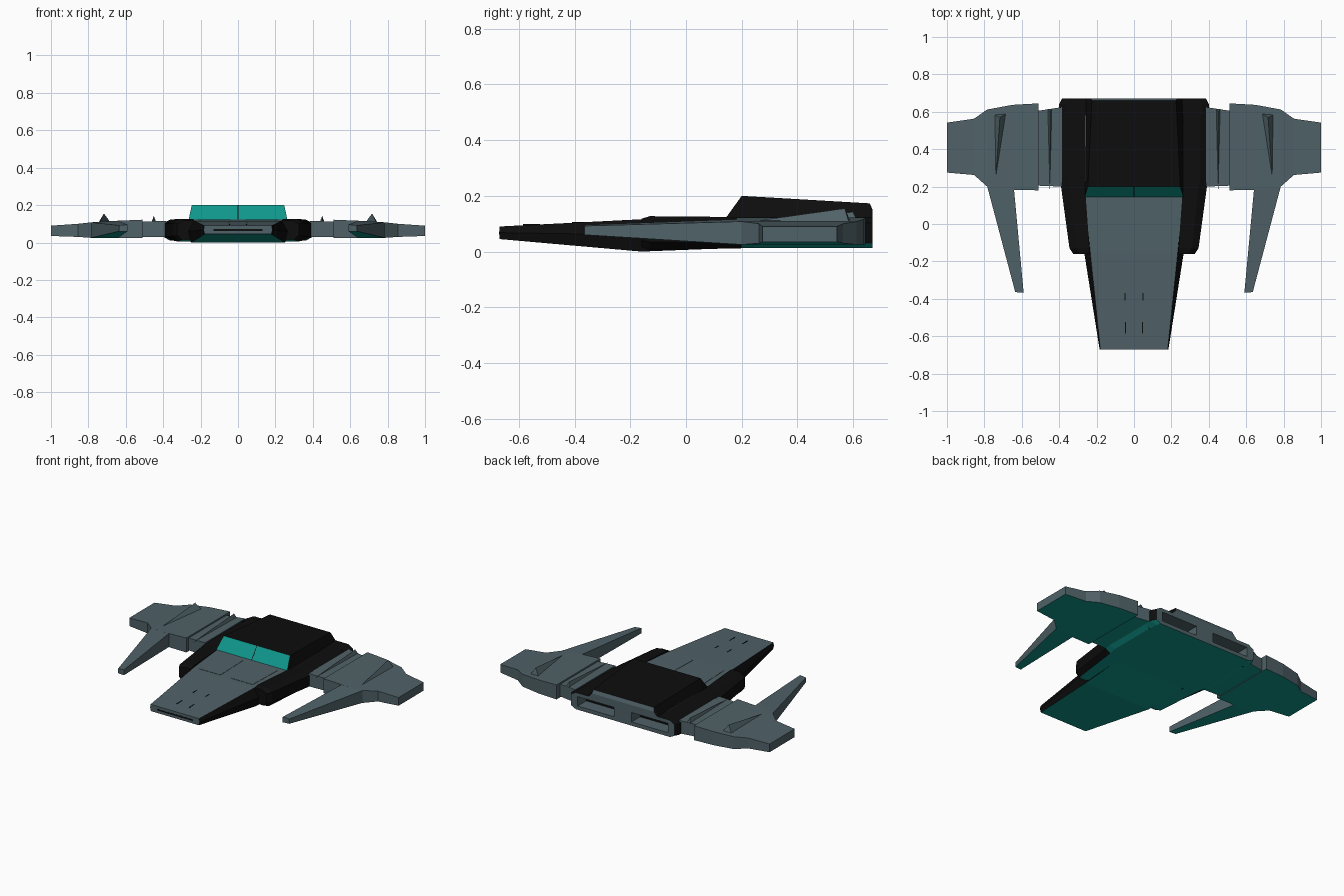
import bpy, bmesh

if "Cube" in bpy.data.objects:
    bpy.data.objects.remove(bpy.data.objects["Cube"])

def mat(name, c):
    m = bpy.data.materials.new(name)
    m.diffuse_color = (*c, 1)
    m.use_nodes = True
    m.node_tree.nodes["Principled BSDF"].inputs["Base Color"].default_value = m.diffuse_color
    return m

GREY, BLACK, TEAL = 0, 1, 2
MATS = [mat("slate_grey", (0.08, 0.122, 0.138)),
        mat("matte_black", (0.004, 0.004, 0.004)),
        mat("teal", (0.005, 0.31, 0.26))]

def finish(name, bm, rule, mirror=False):
    bmesh.ops.remove_doubles(bm, verts=bm.verts, dist=1e-5)
    bmesh.ops.recalc_face_normals(bm, faces=bm.faces)
    bm.normal_update()
    for f in bm.faces:
        f.material_index = rule(f.normal) if callable(rule) else rule
    me = bpy.data.meshes.new(name)
    bm.to_mesh(me)
    bm.free()
    for m in MATS:
        me.materials.append(m)
    ob = bpy.data.objects.new(name, me)
    bpy.context.collection.objects.link(ob)
    if mirror:
        ob.modifiers.new("mirror", 'MIRROR')
    return ob

def loft(name, rings, rule, mirror=False):
    """Skin a list of closed rings of 3D points and cap both ends."""
    bm = bmesh.new()
    vs = [[bm.verts.new(p) for p in r] for r in rings]
    n = len(vs[0])
    for a, b in zip(vs, vs[1:]):
        for i in range(n):
            j = (i + 1) % n
            bm.faces.new((a[i], a[j], b[j], b[i]))
    bm.faces.new(vs[0])
    bm.faces.new(vs[-1])
    return finish(name, bm, rule, mirror)

def full(y, half):
    """Symmetric ring at y from the right-hand half of a section."""
    return [(x, y, z) for x, z in half] + [(-x, y, z) for x, z in reversed(half)]

def box_ring(y, x0, x1, z0, z1):
    return [(x0, y, z0), (x1, y, z0), (x1, y, z1), (x0, y, z1)]

def boxes(name, dims, rule, mirror=False):
    """Several boxes (x0, x1, y0, y1, z0, z1) in one object."""
    bm = bmesh.new()
    for x0, x1, y0, y1, z0, z1 in dims:
        v = bmesh.ops.create_cube(bm, size=1)["verts"]
        for p in v:
            p.co = (x1 if p.co.x > 0 else x0, y1 if p.co.y > 0 else y0, z1 if p.co.z > 0 else z0)
    return finish(name, bm, rule, mirror)

# Colour rules by face direction
def hull_rule(n):
    if n.z < -0.8:
        return TEAL
    return GREY if n.z > 0.9 or n.y < -0.9 else BLACK

def pod_rule(n):
    return TEAL if n.z < -0.8 else BLACK

def rear_rule(n):
    return GREY if n.y > 0.6 else pod_rule(n)

def wing_rule(n):
    return TEAL if n.z < -0.8 else GREY

def cabin_rule(n):
    return TEAL if n.y < -0.5 else GREY if n.y > 0.5 else BLACK

# Central hull with long tapering nose
loft("nose_hull", [full(y, [(d, zt), (m, zm), (b, zb)]) for y, d, zt, m, zm, b, zb in [
    (-0.67, 0.18, 0.09, 0.184, 0.068, 0.178, 0.045),
    (-0.16, 0.233, 0.116, 0.265, 0.06, 0.25, 0.0),
    (0.15, 0.264, 0.123, 0.268, 0.06, 0.262, 0.012),
    (0.58, 0.264, 0.123, 0.268, 0.06, 0.262, 0.012)]], hull_rule)

# Black side pods
def pod(y, xi, xt, xo, zt, zs, zl, zb):
    return [(xi, y, zt), (xt, y, zt), (xo, y, zs), (xo, y, zl), (xt + 0.01, y, zb), (xi, y, zb)]

loft("side_pods", [
    pod(-0.16, 0.236, 0.29, 0.325, 0.118, 0.10, 0.04, 0.016),
    pod(-0.13, 0.238, 0.31, 0.345, 0.127, 0.105, 0.035, 0.005),
    pod(0.2, 0.262, 0.345, 0.39, 0.124, 0.103, 0.03, 0.012),
    pod(0.25, 0.262, 0.355, 0.40, 0.124, 0.103, 0.03, 0.012),
    pod(0.58, 0.262, 0.355, 0.40, 0.124, 0.103, 0.03, 0.012)], pod_rule, True)

# Rear engine block with two cut exhaust slots
rear = loft("engine_block", [full(y, [(0.26, 0.124), (xt, 0.124), (xo, 0.103), (xo, 0.03), (xt, 0.012)])
            for y, xt, xo in [(0.58, 0.36, 0.40), (0.64, 0.36, 0.40), (0.67, 0.35, 0.385)]], rear_rule)
cutter = boxes("exhaust_cutter", [(0.065, 0.335, 0.5, 0.8, 0.037, 0.1),
                                  (-0.335, -0.065, 0.5, 0.8, 0.037, 0.1)], GREY)
cutter.hide_render = True
cutter.hide_viewport = True
cut = rear.modifiers.new("slots", 'BOOLEAN')
cut.operation = 'DIFFERENCE'
cut.solver = 'EXACT'
cut.object = cutter

# Cabin with sloping windshield
loft("cabin", [full(y, [(wt, zt), (wb, zb)]) for y, wt, zt, wb, zb in [
    (0.145, 0.264, 0.122, 0.264, 0.115),
    (0.2, 0.247, 0.2, 0.264, 0.115),
    (0.66, 0.225, 0.173, 0.262, 0.115),
    (0.67, 0.23, 0.15, 0.262, 0.115)]], cabin_rule)
loft("windshield_divider", [box_ring(0.145, -0.002, 0.002, 0.118, 0.1235),
                            box_ring(0.2, -0.002, 0.002, 0.19, 0.2)], BLACK)

# Deck panels, deck slots and nose intake
loft("deck_panels", [box_ring(-0.13, 0.04, 0.2, 0.11, 0.1185),
                     box_ring(0.11, 0.04, 0.215, 0.115, 0.124)], GREY, True)
boxes("deck_slots", [(0.046, 0.05, -0.41, -0.37, 0.098, 0.1065),
                     (0.044, 0.048, -0.585, -0.525, 0.09, 0.0985)], BLACK, True)
boxes("nose_intake", [(-0.13, 0.13, -0.671, -0.668, 0.062, 0.072)], BLACK)

# Wings, lofted outward along x
def wing_ring(x, y0, y1, z0, z1):
    return [(x, y0, z0), (x, y1, z0), (x, y1, z1), (x, y0, z1)]

loft("wing_roots", [wing_ring(0.385, 0.2, 0.625, 0.03, 0.116),
                    wing_ring(0.515, 0.205, 0.605, 0.03, 0.112)], wing_rule, True)
loft("wings", [wing_ring(*s) for s in [
    (0.51, 0.18, 0.645, 0.025, 0.122), (0.65, 0.183, 0.637, 0.025, 0.116),
    (0.785, 0.2, 0.612, 0.025, 0.108), (0.855, 0.262, 0.563, 0.03, 0.1),
    (1.0, 0.275, 0.542, 0.035, 0.09)]], wing_rule, True)

# Forward prongs
loft("wing_prongs", [
    [(0.59, -0.368, 0.06), (0.635, -0.364, 0.06), (0.635, -0.364, 0.092), (0.59, -0.368, 0.096)],
    [(0.642, 0.19, 0.025), (0.785, 0.202, 0.025), (0.785, 0.202, 0.108), (0.642, 0.19, 0.1165)]],
    wing_rule, True)

# Small wedge fins on the wings and roots
def fin(name, front, left, right, top):
    bm = bmesh.new()
    a, b, c, d = [bm.verts.new(p) for p in (front, left, right, top)]
    for f in ((a, b, c), (a, b, d), (b, c, d), (a, c, d)):
        bm.faces.new(f)
    finish(name, bm, GREY, True)

fin("wing_fins", (0.74, 0.235, 0.108), (0.68, 0.592, 0.105), (0.747, 0.585, 0.105), (0.717, 0.57, 0.155))
fin("root_fins", (0.45, 0.17, 0.112), (0.438, 0.615, 0.11), (0.462, 0.615, 0.11), (0.45, 0.6, 0.142))
